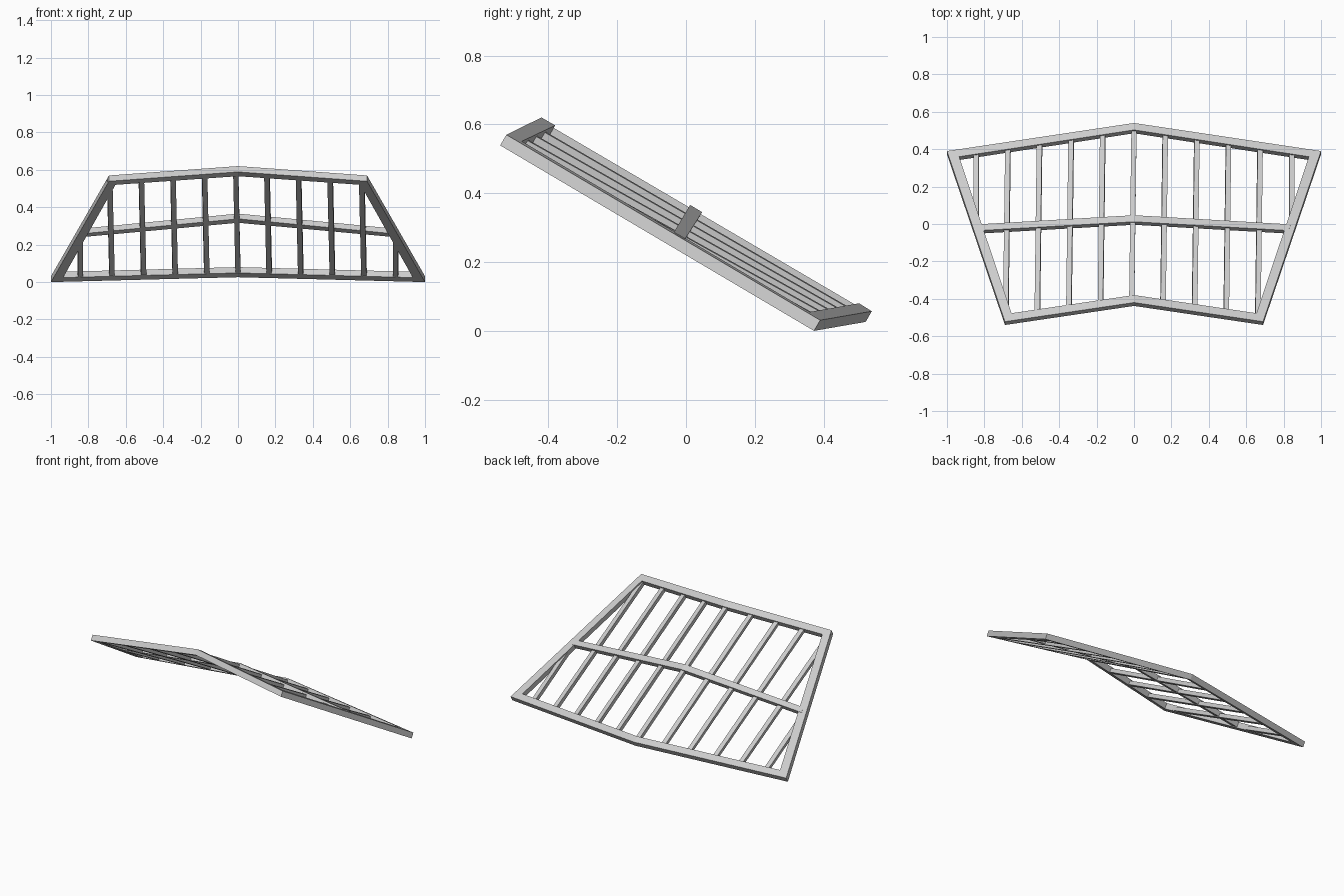
import bpy
from mathutils import Vector as V

cube = bpy.data.objects.get("Cube")
if cube:
    bpy.data.objects.remove(cube, do_unlink=True)

grey = bpy.data.materials.new("light_grey_metal")
grey.use_nodes = True
colour = (0.6, 0.6, 0.6, 1)
grey.diffuse_color = colour
grey.node_tree.nodes["Principled BSDF"].inputs["Base Color"].default_value = colour

DEPTH = V((0, -0.018, -0.031))  # thickness direction of the frame


def beam(name, quads, drop):
    """Solid made by sinking each top quad along the drop vector."""
    verts, faces = [], []
    for q in quads:
        n = len(verts)
        verts += [V(p) for p in q] + [V(p) + drop for p in q]
        faces += [(n, n + 1, n + 2, n + 3), (n + 7, n + 6, n + 5, n + 4)]
        faces += [(n + i, n + 4 + i, n + 4 + (i + 1) % 4, n + (i + 1) % 4) for i in range(4)]
    mesh = bpy.data.meshes.new(name)
    mesh.from_pydata(verts, [], faces)
    mesh.materials.append(grey)
    ob = bpy.data.objects.new(name, mesh)
    bpy.context.collection.objects.link(ob)
    return ob


def flip(quad):
    return [(-p[0], p[1], p[2]) for p in reversed(quad)]


# Corners of the left half: outer edge and inner edge of the frame
top_mid, top_mid_in = V((0, -0.42, 0.62)), V((0, -0.38, 0.597))
top_end, top_end_in = V((0.69, -0.522, 0.57)), V((0.655, -0.477, 0.551))
low_mid, low_mid_in = V((0, 0.54, 0.057)), V((0, 0.503, 0.08))
low_end, low_end_in = V((1, 0.39, 0.031)), V((0.935, 0.36, 0.055))

upper = [top_mid, top_end, top_end_in, top_mid_in]
lower = [low_mid_in, low_end_in, low_end, low_mid]
side = [top_end, low_end, low_end_in, top_end_in]
cross = [V((0, 0.012, 0.366)), V((0.825, -0.035, 0.287)),
         V((0.838, -0.002, 0.268)), V((0, 0.047, 0.345))]

# Outer frame and middle rail, each bent along the centre ridge
beam("upper_rail", [upper, flip(upper)], DEPTH)
beam("lower_rail", [lower, flip(lower)], DEPTH)
beam("middle_rail", [cross, flip(cross)], DEPTH * 0.9)
beam("left_rail", [side], DEPTH)
beam("right_rail", [flip(side)], DEPTH)

# Slats, slightly sunk below the frame surface and leaning a little sideways
for k in range(-5, 6):
    x = abs(k) * 0.169
    sign = -1 if k < 0 else 1
    if x < top_end.x:
        a = top_mid.lerp(top_end, x / top_end.x)
    else:
        a = top_end.lerp(low_end, (x - top_end.x) / (low_end.x - top_end.x))
    b = low_mid.lerp(low_end, x)
    a.x, b.x = a.x * sign, b.x * sign
    along = (b - a).normalized()
    margin = 0.05 if abs(k) == 5 else 0.025
    a, b = a + along * margin, b - along * 0.025
    if abs(k) < 5:
        a.x -= 0.012
    tilt = V((sign * 0.12 if k else 0, 0.588, 1)).normalized()
    across = tilt.cross(along).normalized() * 0.014
    sink = tilt * -0.008
    quad = [p + sink for p in (a - across, a + across, b + across, b - across)]
    if (quad[1] - quad[0]).cross(quad[2] - quad[1]).z < 0:
        quad.reverse()
    beam("slat_%d" % (k + 6), [quad], tilt * -0.025)

# Make every normal point outwards
import bmesh
for ob in bpy.context.collection.objects:
    if ob.type == 'MESH' and ("rail" in ob.name or "slat" in ob.name):
        bm = bmesh.new()
        bm.from_mesh(ob.data)
        bmesh.ops.recalc_face_normals(bm, faces=bm.faces)
        bm.to_mesh(ob.data)
        bm.free()
